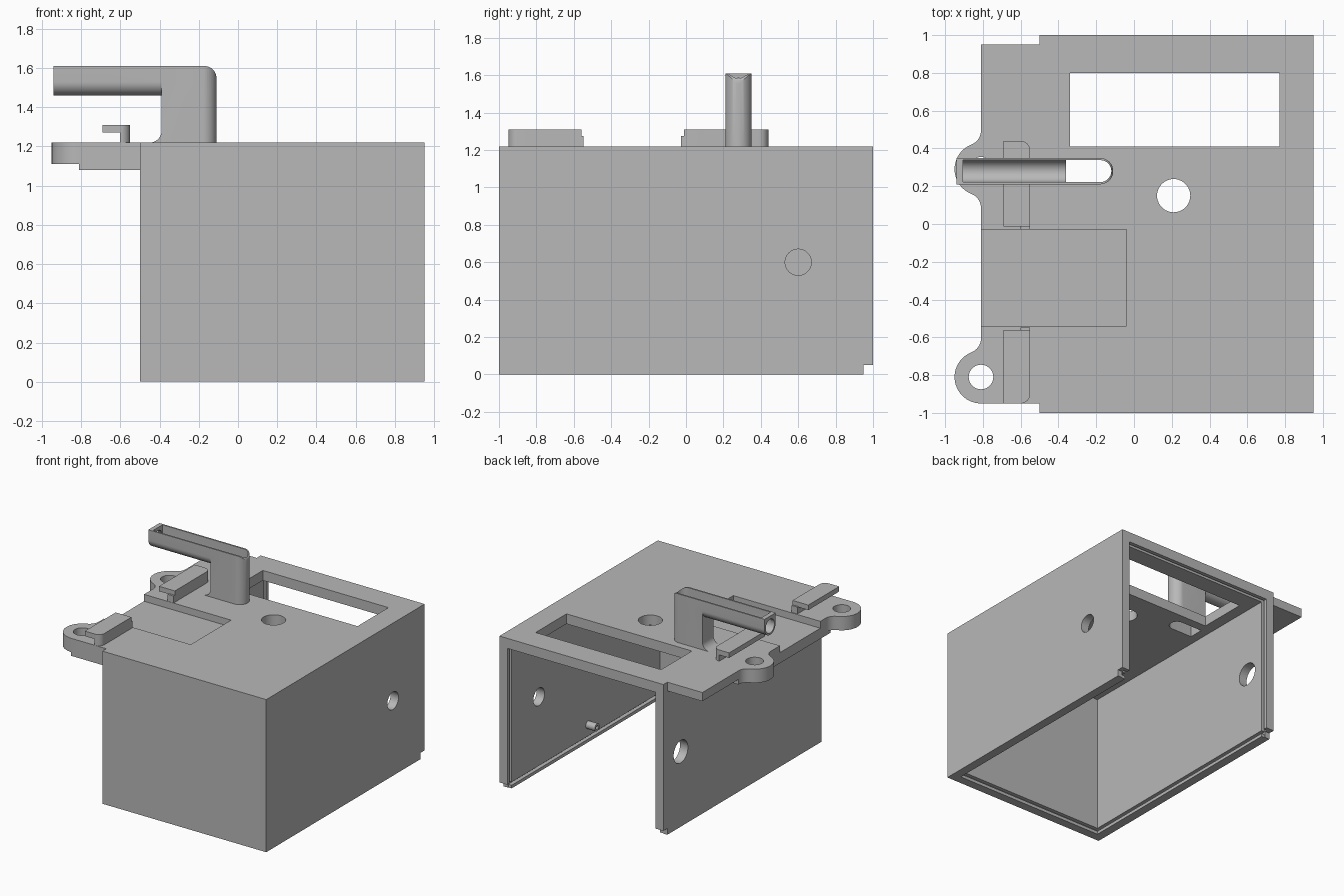
import bpy, bmesh
from math import sin, cos, pi, radians, atan2

cube = bpy.data.objects.get("Cube")
if cube:
    bpy.data.objects.remove(cube, do_unlink=True)

grey = bpy.data.materials.new("plain grey")
grey.use_nodes = True
grey.diffuse_color = (0.48, 0.48, 0.48, 1)
grey.node_tree.nodes["Principled BSDF"].inputs["Base Color"].default_value = (0.48, 0.48, 0.48, 1)


def prism(name, pts, axis, lo, hi):
    """Extrude a flat outline along an axis."""
    place = {"x": lambda a, b, h: (h, a, b),
             "y": lambda a, b, h: (a, h, b),
             "z": lambda a, b, h: (a, b, h)}[axis]
    bm = bmesh.new()
    low = [bm.verts.new(place(a, b, lo)) for a, b in pts]
    high = [bm.verts.new(place(a, b, hi)) for a, b in pts]
    bm.faces.new(low)
    bm.faces.new(high)
    n = len(pts)
    for i in range(n):
        j = (i + 1) % n
        bm.faces.new((low[i], low[j], high[j], high[i]))
    bmesh.ops.recalc_face_normals(bm, faces=bm.faces)
    mesh = bpy.data.meshes.new(name)
    bm.to_mesh(mesh)
    bm.free()
    mesh.materials.append(grey)
    ob = bpy.data.objects.new(name, mesh)
    bpy.context.collection.objects.link(ob)
    return ob


def box(name, x0, x1, y0, y1, z0, z1):
    return prism(name, [(x0, y0), (x1, y0), (x1, y1), (x0, y1)], "z", z0, z1)


def arc(cx, cy, r, a0, a1, n=14):
    return [(cx + r * cos(a0 + (a1 - a0) * i / n), cy + r * sin(a0 + (a1 - a0) * i / n))
            for i in range(n + 1)]


def rod(name, a, b, r, axis, lo, hi):
    return prism(name, arc(a, b, r, 0, 2 * pi, 40)[:-1], axis, lo, hi)


def combine(ob, other, operation="DIFFERENCE"):
    mod = ob.modifiers.new("combine", "BOOLEAN")
    mod.operation, mod.object, mod.solver = operation, other, "EXACT"
    bpy.context.view_layer.objects.active = ob
    bpy.ops.object.modifier_apply(modifier=mod.name)
    bpy.data.objects.remove(other, do_unlink=True)


TOP, WALL, ROOF = 1.22, 0.07, 1.14
FRONT_EAR, BACK_EAR, EAR_X, EAR_R = -0.81, 0.29, -0.81, 0.14
PIPE_Y = 0.28

# Open box: no floor and no back wall
housing = box("housing", -0.5, 0.95, -1, 1, 0, TOP)
combine(housing, box("hollow", -0.5 + WALL, 0.95 - WALL, -1 + WALL, 1.2, -0.2, ROOF))
# Slide channels for the missing floor and back panels
combine(housing, box("floor_channel", -0.46, 0.91, -0.96, 1.2, 0.025, 0.05))
combine(housing, box("back_channel", -0.46, 0.91, 0.945, 0.97, -0.1, 1.17))
combine(housing, box("corner_notch", -1, 1.2, 0.95, 1.2, -0.1, 0.05))
# Side wall holes
combine(housing, rod("left_hole", 0.6, 0.6, 0.07, "x", 0.8, 1.1))
combine(housing, rod("right_hole", 0.78, 0.6, 0.09, "x", -0.6, -0.4))

# Side flange and the thicker ledge beneath it
combine(housing, box("flange", EAR_X, -0.45, -0.95, 0.95, 1.15, TOP), "UNION")
ledge = box("ledge", EAR_X, -0.47, -0.95, 0.15, 1.08, 1.18)
for c in (FRONT_EAR, BACK_EAR):
    combine(ledge, rod("clearance", EAR_X, c, EAR_R, "z", 1.0, 1.11))
combine(housing, ledge, "UNION")


# Screw ears with blended roots
def ear_outline(c, both_sides):
    f, d = 0.08, 0.205
    turn = atan2(d, f)
    upper = arc(EAR_X - f, c + d, f, 0, -turn, 8)
    pts = [(-0.68, c + EAR_R), (-0.68, c + d)] + upper
    end = pi + turn if both_sides else 1.5 * pi
    pts += arc(EAR_X, c, EAR_R, pi - turn, end, 24)[1:]
    if both_sides:
        pts += arc(EAR_X - f, c - d, f, turn, 0, 8)[1:]
        pts.append((-0.68, c - d))
    else:
        pts.append((-0.68, c - EAR_R))
    return pts


for c in (FRONT_EAR, BACK_EAR):
    combine(housing, prism("ear", ear_outline(c, c == BACK_EAR), "z", 1.11, TOP), "UNION")
for c in (FRONT_EAR, BACK_EAR):
    combine(housing, rod("screw_hole", EAR_X, c, 0.065, "z", 1.0, 1.3))

# Top openings and the shallow tray
combine(housing, box("window", -0.34, 0.77, 0.41, 0.80, 1.0, 1.3))
combine(housing, rod("round_hole", 0.21, 0.15, 0.088, "z", 1.0, 1.3))
combine(housing, box("tray", -0.9, -0.04, -0.54, -0.03, 1.165, 1.3))


def slot(x0, x1, r):
    """Plan outline with a round +x end."""
    return [(x0, PIPE_Y - r)] + arc(x1 - r, PIPE_Y, r, -pi / 2, pi / 2, 20) + [(x0, PIPE_Y + r)]


def trough(r, top):
    """Cross-section with a round underside."""
    return arc(PIPE_Y, 1.53, r, pi, 2 * pi, 20) + [(PIPE_Y + r, top), (PIPE_Y - r, top)]


combine(housing, prism("cable_slot", slot(-0.36, -0.12, 0.058), "z", 1.0, 1.3))

# Cable duct: upright with a rounded shoulder, and a round-bottomed arm
profile = ([(-0.45, TOP)] + [(-0.11, TOP)] + arc(-0.17, 1.55, 0.06, 0, pi / 2, 8)
           + [(-0.39, 1.61)] + arc(-0.45, 1.28, 0.06, 0, -pi / 2, 8)[:-1])
duct = prism("cable_duct", profile, "y", 0.21, 0.35)
combine(duct, prism("plan", slot(-0.6, -0.11, 0.07), "z", 1.1, 1.7), "INTERSECT")
combine(duct, prism("arm", trough(0.07, 1.61), "x", -0.94, -0.3), "UNION")
combine(duct, prism("trough", trough(0.058, 1.7), "x", -0.905, -0.2))
combine(duct, prism("shaft", slot(-0.36, -0.12, 0.058), "z", 1.1, 1.7))
combine(duct, rod("mouth", PIPE_Y, 1.53, 0.055, "x", -1, -0.85))


# Hooked clips on each side of the tray
def clip(name, y_round, y_flat, foot):
    s = 1 if y_round > y_flat else -1
    r = 0.05
    corner = arc(-0.55 - r, y_round - s * r, r, 0, s * pi / 2, 8)

    def outline(x0, y0):
        return [(x0, y0), (-0.55, y0)] + corner + [(x0, y_round)]
    post = prism(name, outline(-0.602, foot), "z", 1.21, 1.275)
    combine(post, prism("hook", outline(-0.69, y_flat), "z", 1.27, 1.31), "UNION")
    return post


front_clip = clip("front_clip", -0.95, -0.56, -0.547)
back_clip = clip("back_clip", 0.44, -0.012, -0.028)
combine(back_clip, box("duct_gap", -0.8, -0.5, 0.215, 0.345, 1.325, 1.4))

# Small locating peg inside the left wall
peg = rod("inner_peg", -0.02, 0.14, 0.03, "x", 0.8, 0.9)
combine(peg, rod("peg_bore", -0.02, 0.14, 0.014, "x", 0.7, 0.86))

# Smooth curved surfaces, keep edges crisp
for ob in (housing, duct, front_clip, back_clip, peg):
    bpy.ops.object.select_all(action="DESELECT")
    ob.select_set(True)
    bpy.context.view_layer.objects.active = ob
    bpy.ops.object.shade_smooth_by_angle(angle=radians(30))
